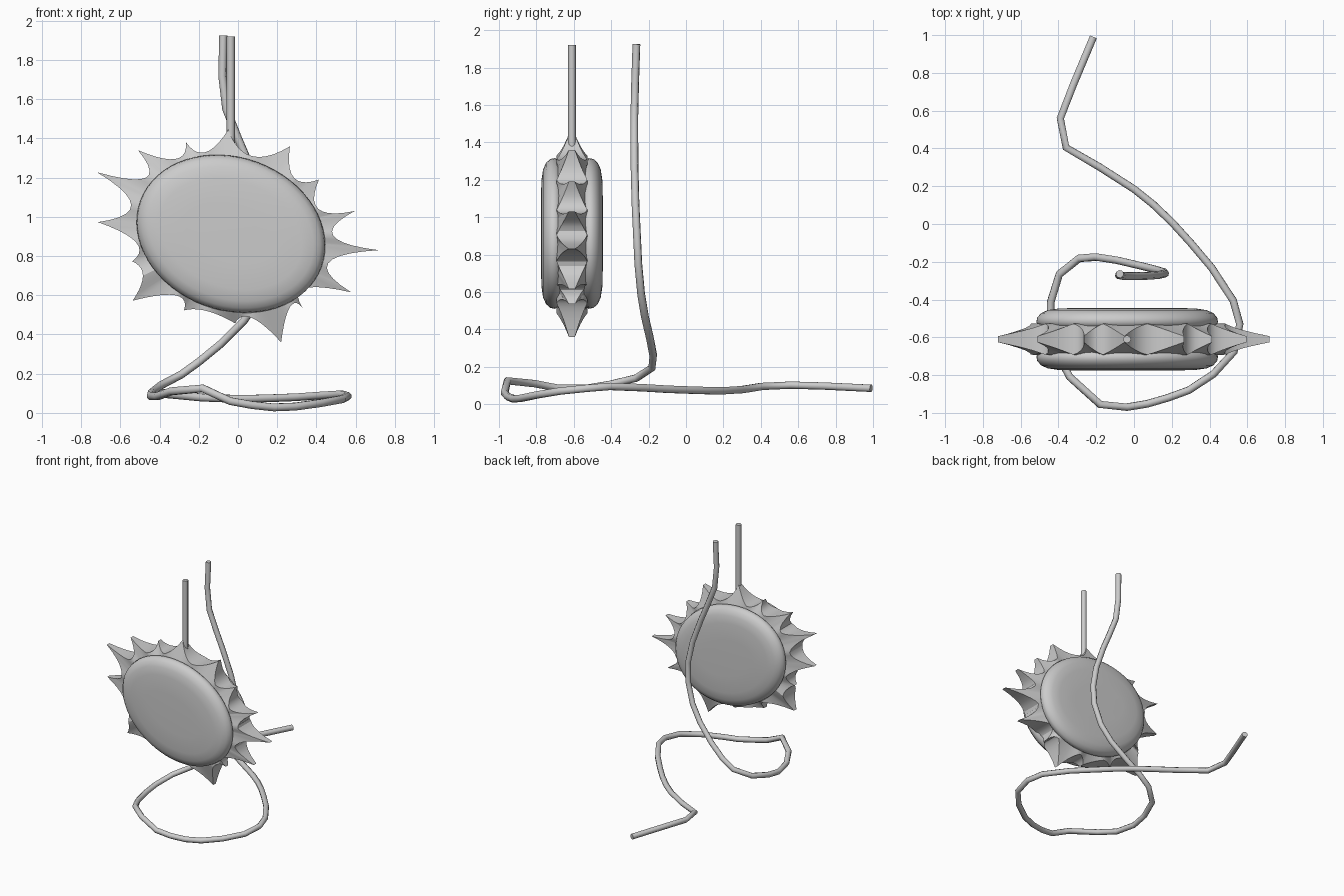
import bpy, bmesh
from math import sin, cos, pi, radians
from mathutils import Vector

if "Cube" in bpy.data.objects:
    bpy.data.objects.remove(bpy.data.objects["Cube"])

CX, CY, CZ = -0.036, -0.61, 0.913
A, B, TILT = 0.492, 0.39, radians(-20)


def make_object(name, bm, angle):
    bmesh.ops.recalc_face_normals(bm, faces=bm.faces)
    mesh = bpy.data.meshes.new(name)
    bm.to_mesh(mesh)
    bm.free()
    ob = bpy.data.objects.new(name, mesh)
    bpy.context.collection.objects.link(ob)
    bpy.context.view_layer.objects.active = ob
    ob.select_set(True)
    bpy.ops.object.shade_smooth_by_angle(angle=radians(angle))
    ob.select_set(False)
    return ob


def bridge(bm, a, b):
    n = len(a)
    for i in range(n):
        j = (i + 1) % n
        bm.faces.new((a[i], a[j], b[j], b[i]))


def ellipse_ring(bm, inset, y, n=64):
    ring = []
    for i in range(n):
        t = 2 * pi * i / n
        u, v = (A - inset) * cos(t), (B - inset) * sin(t)
        ring.append(bm.verts.new((CX + u * cos(TILT) - v * sin(TILT), CY + y,
                                  CZ + u * sin(TILT) + v * cos(TILT))))
    return ring


# Cushion-shaped discs, front and back
profile = [(0.05, 0.05), (0.015, 0.068), (0, 0.09), (0.005, 0.115), (0.025, 0.138),
           (0.06, 0.154), (0.12, 0.163), (0.25, 0.166)]
for name, side in (("front_disc", -1), ("back_disc", 1)):
    bm = bmesh.new()
    rings = [ellipse_ring(bm, d, y * side) for d, y in profile]
    for r0, r1 in zip(rings, rings[1:]):
        bridge(bm, r0, r1)
    bm.faces.new(rings[0])
    bm.faces.new(rings[-1])
    make_object(name, bm, 60)

# Ring of sun rays: tips and the valleys that follow them
tips = [(-.05, 1.445), (.265, 1.36), (.413, 1.19), (.596, 1.03), (.718, .83), (.578, .615),
        (.33, .535), (.22, .36), (-.015, .457), (-.275, .523), (-.538, .572), (-.54, .773),
        (-.715, .973), (-.72, 1.228), (-.51, 1.34), (-.265, 1.38)]
valleys = [(.07, 1.31), (.285, 1.2), (.41, 1.04), (.485, .905), (.46, .763), (.34, .635),
           (.265, .54), (.07, .485), (-.16, .52), (-.32, .60), (-.485, .70), (-.52, .87),
           (-.545, 1.06), (-.47, 1.20), (-.32, 1.295), (-.165, 1.33)]
bm = bmesh.new()
front, back, front_in, back_in = [], [], [], []
STEPS = 10
for i, (tip, val) in enumerate(zip(tips, valleys)):
    p, m, q = Vector(tip), Vector(val), Vector(tips[(i + 1) % len(tips)])
    c = 2 * m - (p + q) / 2
    for k in range(STEPS):
        t = k / STEPS
        o = p * (1 - t) ** 2 + c * 2 * t * (1 - t) + q * t * t
        h = 0.082 - 0.066 * abs(2 * t - 1) ** 1.2
        # inner loop lies on the disc, in the same direction
        d = (o - Vector((CX, CZ))).normalized()
        u = d.x * cos(TILT) + d.y * sin(TILT)
        v = -d.x * sin(TILT) + d.y * cos(TILT)
        w = Vector((CX, CZ)) + d * 0.9 / ((u / A) ** 2 + (v / B) ** 2) ** 0.5
        for loop, pt, y in ((front, o, -h), (back, o, h), (front_in, w, -.084), (back_in, w, .084)):
            loop.append(bm.verts.new((pt.x, CY + y, pt.y)))
bridge(bm, front_in, front)
bridge(bm, front, back)
bridge(bm, back, back_in)
bridge(bm, back_in, front_in)
make_object("sun_rays", bm, 30)


# Round cords swept along a path
def cord(name, points):
    cu = bpy.data.curves.new(name, 'CURVE')
    cu.dimensions = '3D'
    cu.bevel_depth = 0.021
    cu.bevel_resolution = 2
    cu.use_fill_caps = True
    sp = cu.splines.new('POLY')
    sp.points.add(len(points) - 1)
    for pt, co in zip(sp.points, points):
        pt.co = (*co, 1)
    sp.use_smooth = True
    bpy.context.collection.objects.link(bpy.data.objects.new(name, cu))


cord("hanging_rod", [(-.037, CY, 1.35), (-.037, CY, 1.92)])
cord("loose_cord", [
    (-.075, -.265, 1.925), (-.08, -.272, 1.72), (-.06, -.276, 1.55), (0, -.276, 1.4),
    (.06, -.275, 1.26), (.13, -.27, 1.07), (.165, -.262, .9), (.16, -.255, .75),
    (.11, -.24, .59), (.03, -.22, .47), (-.09, -.192, .35), (-.2, -.175, .26),
    (-.29, -.182, .195), (-.395, -.265, .14), (-.44, -.41, .105), (-.445, -.53, .085),
    (-.41, -.68, .085), (-.34, -.81, .11), (-.18, -.955, .125), (-.04, -.97, .06),
    (.07, -.952, .04), (.18, -.92, .028), (.29, -.88, .032), (.42, -.795, .05),
    (.53, -.675, .07), (.56, -.53, .085), (.525, -.405, .095), (.41, -.23, .088),
    (.3, -.1, .08), (.2, .01, .076), (.1, .105, .073), (0, .185, .071), (-.18, .3, .078),
    (-.36, .405, .095), (-.39, .56, .102), (-.32, .74, .097), (-.215, .99, .085)])
